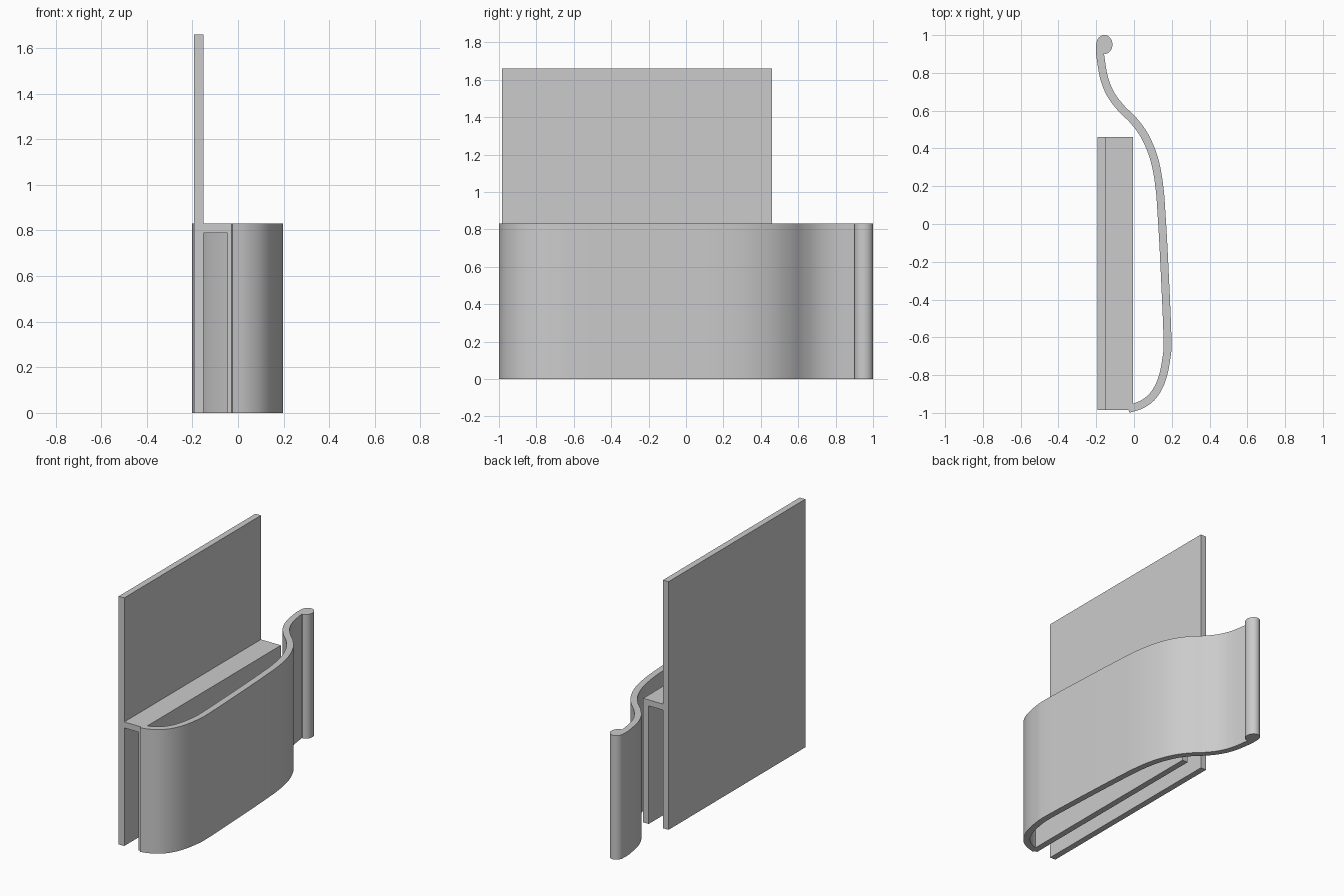
import bpy, bmesh, math
from mathutils import Vector

cube = bpy.data.objects.get("Cube")
if cube:
    bpy.data.objects.remove(cube, do_unlink=True)

grey = bpy.data.materials.new("plain_grey")
grey.use_nodes = True
grey.diffuse_color = (0.6, 0.6, 0.6, 1)
grey.node_tree.nodes["Principled BSDF"].inputs["Base Color"].default_value = (0.6, 0.6, 0.6, 1)


def extrude_profile(name, points, direction):
    """Closed outline swept along a direction into a solid."""
    bm = bmesh.new()
    face = bm.faces.new([bm.verts.new(p) for p in points])
    ext = bmesh.ops.extrude_face_region(bm, geom=[face], use_keep_orig=True)
    moved = [g for g in ext["geom"] if isinstance(g, bmesh.types.BMVert)]
    bmesh.ops.translate(bm, verts=moved, vec=direction)
    bmesh.ops.recalc_face_normals(bm, faces=bm.faces)
    mesh = bpy.data.meshes.new(name)
    bm.to_mesh(mesh)
    bm.free()
    mesh.materials.append(grey)
    obj = bpy.data.objects.new(name, mesh)
    bpy.context.collection.objects.link(obj)
    return obj


def smooth_path(pts, steps):
    """Catmull-Rom curve through the points."""
    p = [2 * pts[0] - pts[1]] + pts + [2 * pts[-1] - pts[-2]]
    out = []
    for a, b, c, d in zip(p, p[1:], p[2:], p[3:]):
        for i in range(steps):
            t = i / steps
            out.append(0.5 * (2 * b + (c - a) * t + (2 * a - 5 * b + 4 * c - d) * t**2
                              + (3 * b - a - 3 * c + d) * t**3))
    return out + [pts[-1]]


# Back plate, top web and inner leg: one bracket section swept front to back
FRONT, BACK, HEIGHT = -0.985, 0.46, 0.83
section = [(-0.193, 0), (-0.152, 0), (-0.152, 0.79), (-0.046, 0.79), (-0.046, 0),
           (-0.005, 0), (-0.005, HEIGHT), (-0.152, HEIGHT), (-0.152, 1.66), (-0.193, 1.66)]
extrude_profile("plate_bracket", [(x, FRONT, z) for x, z in section], (0, BACK - FRONT, 0))

# Spring clip: centre line thickened on both sides, with a rounded bead at the end
centre = [Vector(p) for p in [
    (-0.03, -0.979), (0.04, -0.956), (0.1, -0.91), (0.145, -0.83), (0.17, -0.72),
    (0.177, -0.6), (0.16, -0.2), (0.146, 0.05), (0.134, 0.2), (0.108, 0.34),
    (0.06, 0.46), (0, 0.545), (-0.07, 0.615), (-0.125, 0.69), (-0.16, 0.78), (-0.18, 0.9)]]
path = smooth_path(centre, 6)
right, left = [], []
for i, p in enumerate(path):
    tangent = (path[min(i + 1, len(path) - 1)] - path[max(i - 1, 0)]).normalized()
    side = Vector((tangent.y, -tangent.x)) * 0.021
    right.append(p + side)
    left.append(p - side)
bead = [Vector((-0.157 + 0.043 * math.cos(a), 0.95 + 0.05 * math.sin(a)))
        for a in (math.radians(-85 + 11 * k) for k in range(25))]
outline = right + bead + left[::-1]
clip = extrude_profile("spring_clip", [(p.x, p.y, 0) for p in outline], (0, 0, HEIGHT))

bpy.ops.object.select_all(action="DESELECT")
clip.select_set(True)
bpy.context.view_layer.objects.active = clip
bpy.ops.object.shade_smooth_by_angle(angle=math.radians(30))
